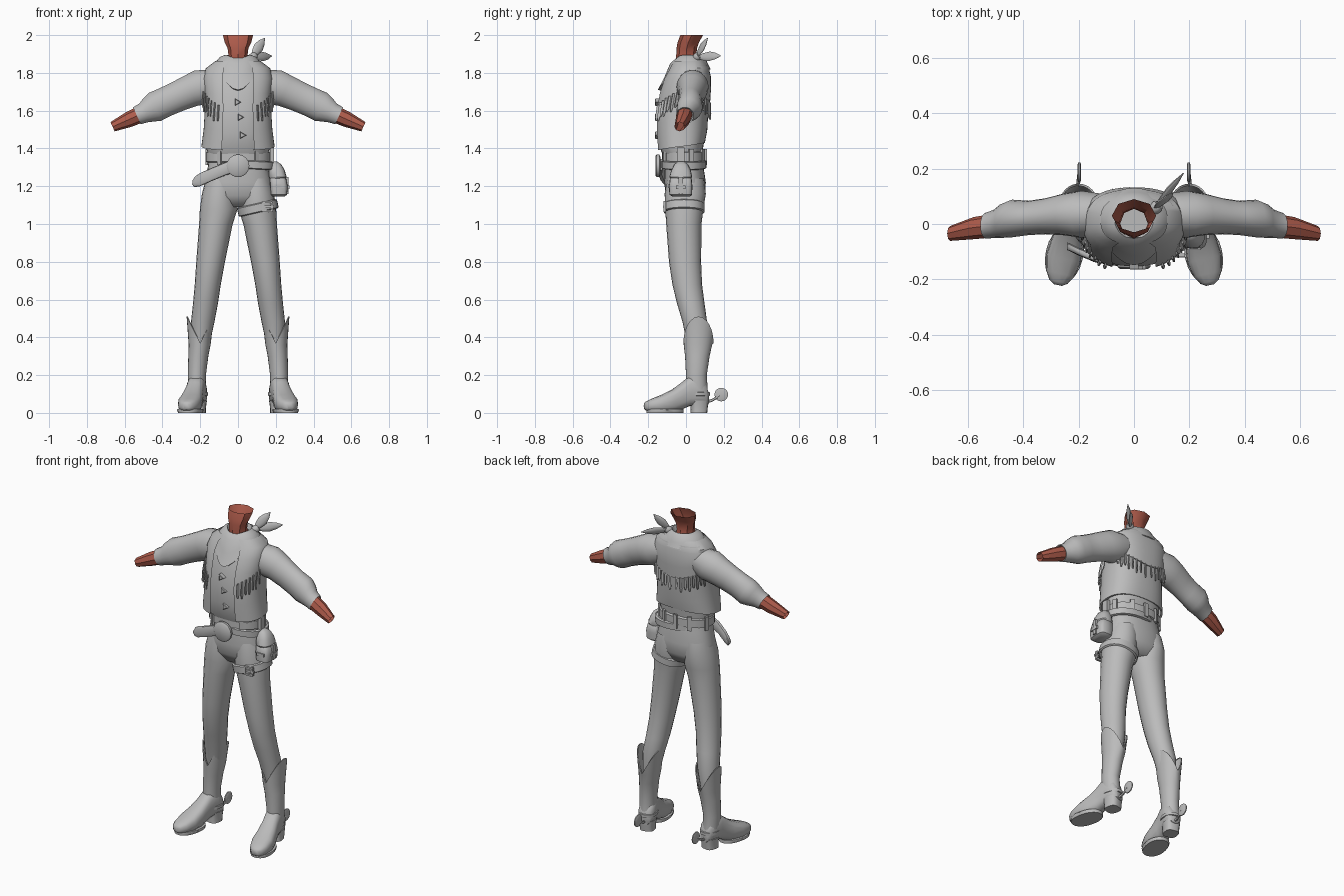
import bpy, bmesh, math
from mathutils import Vector as V

def material(name, rgb):
    m = bpy.data.materials.new(name)
    m.diffuse_color = (*rgb, 1)
    return m

CLOTH = material("grey_cloth", (0.5, 0.5, 0.5))
SKIN = material("red_brown_skin", (0.42, 0.105, 0.07))
X, Y, Z = V((1, 0, 0)), V((0, 1, 0)), V((0, 0, 1))

def ring(c, u, v, ru, rv, n=16, e=2.0, ph=0.0):
    """Superellipse section around c."""
    pts = []
    for i in range(n):
        a = 2 * math.pi * i / n + ph
        p, q = math.cos(a), math.sin(a)
        pts.append(V(c) + u * math.copysign(abs(p) ** (2 / e), p) * ru
                   + v * math.copysign(abs(q) ** (2 / e), q) * rv)
    return pts

def build(name, lofts, mat=CLOTH, mirror=False, angle=40):
    """Each loft is (rings, closed, capped)."""
    bm = bmesh.new()
    for rings, closed, cap in lofts:
        rows = [[bm.verts.new(p) for p in r] for r in rings]
        n = len(rows[0])
        for a, b in zip(rows, rows[1:]):
            for i in range(n if closed else n - 1):
                j = (i + 1) % n
                bm.faces.new((a[i], a[j], b[j], b[i]))
        if cap:
            bm.faces.new(rows[0])
            bm.faces.new(rows[-1])
    bmesh.ops.recalc_face_normals(bm, faces=bm.faces)
    me = bpy.data.meshes.new(name)
    bm.to_mesh(me)
    bm.free()
    me.shade_smooth()
    me.set_sharp_from_angle(angle=math.radians(angle))
    me.materials.append(mat)
    ob = bpy.data.objects.new(name, me)
    bpy.context.collection.objects.link(ob)
    if mirror:
        ob.modifiers.new("mirror", "MIRROR").use_clip = False
    return ob

def box(c, sx, sy, sz, u=X, v=Y, w=Z):
    r = 2 ** 0.5 / 2
    return ([ring(V(c) + w * s * sz / 2, u, v, sx * r, sy * r, 4, 2, math.pi / 4)
             for s in (-1, 1)], True, True)

def disc(c, axis, u, r, t, n=20):
    v = axis.cross(u)
    return ([ring(V(c) + axis * s * t, u, v, r * k, r * k, n)
             for s, k in ((-1, .85), (-.5, 1), (.5, 1), (1, .75))], True, True)

def stack(rows, n=24, e=2.0):
    """Horizontal sections: z, centre x, half width, front y, back y."""
    return [ring((cx, (f + b) / 2, z), X, Y, rx, (b - f) / 2, n, e) for z, cx, rx, f, b in rows]

def band(c, u, v, ru, rv, h, t, n=28, e=2.2):
    w = u.cross(v).normalized()
    return ([ring(V(c) + w * s * h / 2, u, v, ru + k * t, rv + k * t, n, e)
             for s, k in ((-1, 0), (-.8, 1), (.8, 1), (1, 0))], True, False)

# Neck, cut open at the jaw
build("neck", [(stack([(1.83, 0, .06, -.05, .07), (1.89, 0, .05, -.052, .055),
                       (1.93, 0, .055, -.05, .058), (1.96, 0, .07, -.045, .068),
                       (2.0, 0, .08, -.03, .09)], 8), True, False)], SKIN)

# Shirt body
build("shirt", [(stack([(1.34, 0, .15, -.11, .085), (1.40, 0, .168, -.138, .09),
                        (1.48, 0, .168, -.152, .103), (1.58, 0, .165, -.153, .108),
                        (1.68, 0, .165, -.137, .115), (1.76, 0, .172, -.113, .118),
                        (1.82, 0, .155, -.085, .115), (1.86, 0, .11, -.065, .095),
                        (1.88, 0, .07, -.05, .07)], 28, 2.4), True, False)])

# Vest, open down the front
VEST = [(1.41, .194, -.155, .1), (1.5, .182, -.163, .113), (1.6, .176, -.163, .118),
        (1.69, .177, -.147, .124), (1.77, .185, -.121, .127), (1.825, .17, -.09, .124),
        (1.862, .12, -.072, .102)]

def vest_point(z, a, off=0.0):
    k = next((i for i in range(len(VEST) - 2) if z < VEST[i + 1][0]), len(VEST) - 2)
    p, q = VEST[k], VEST[k + 1]
    t = (z - p[0]) / (q[0] - p[0])
    rx, f, b = (p[i] + (q[i] - p[i]) * t for i in (1, 2, 3))
    c, s = math.cos(a), math.sin(a)
    return V((math.copysign(abs(c) ** .83, c) * (rx + off),
              (f + b) / 2 + math.copysign(abs(s) ** .83, s) * ((b - f) / 2 + off), z))

angles = [math.radians(-68 + 316 * i / 36) for i in range(37)]
vest_rows = [[vest_point(z, a) + Z * (.02 * math.sin(a) if z < 1.45 else 0) for a in angles]
             for z, *_ in VEST]
hem = [V((p.x * .93, p.y * .93, p.z + .002)) for p in vest_rows[0]]
build("vest", [([hem] + vest_rows, False, False)])

# Back yoke and its fringe
def yoke_edge(a):
    return 1.635 + .06 * abs(math.cos(a)) ** 1.5

span = [math.radians(25 + 130 * i / 18) for i in range(19)]
build("back_yoke", [([[vest_point(yoke_edge(a) + (1.84 - yoke_edge(a)) * t, a, o) for a in span]
                      for t, o in ((0, 0), (0, .007), (.35, .007), (.7, .006), (1, .002))],
                     False, False)])

def tassel(a, z, length):
    top, low = vest_point(z, a, .006), vest_point(z - length, a, .012)
    side = (vest_point(z, a + .05) - top).cross(Z).cross(Z).normalized()
    out = side.cross(Z)
    return ([ring(p, side, out, w, .004, 4, 2, math.pi / 4)
             for p, w in ((top, .008), (top.lerp(low, .75), .01), (low, .004))], True, True)

build("back_fringe", [tassel(math.radians(28 + 124 * i / 15), yoke_edge(math.radians(28 + 124 * i / 15)) + .005,
                             .075 + .015 * (i % 2)) for i in range(16)])
build("front_fringe", [tassel(math.radians(-60 + 50 * i / 6), 1.63 + .012 * i, .085 + .012 * (i % 2))
                       for i in range(7)], mirror=True)

# Triangular shirt buttons
build("buttons", [([ring((x, y, z), X, Z, r, r, 3) for y, r in ((-.14, .022), (-.162, .022), (-.165, .016))],
                   True, True) for x, z in ((-.005, 1.645), (.01, 1.565), (.022, 1.47))])

# Sleeves and bare forearms
U = V((math.sin(.43), 0, math.cos(.43)))
build("sleeve", [([ring((x, y, z), Y, U, ry, ru, 18) for x, y, z, ry, ru in (
    (.12, .035, 1.745, .075, .08), (.19, .035, 1.725, .085, .098), (.25, .035, 1.705, .076, .088),
    (.32, .028, 1.675, .065, .082), (.38, .022, 1.648, .062, .08), (.44, .02, 1.62, .068, .082),
    (.475, .012, 1.603, .062, .068), (.50, .002, 1.588, .052, .055), (.535, -.006, 1.573, .047, .05),
    (.53, -.006, 1.575, .04, .042))], True, False)], mirror=True, angle=55)
build("forearm", [([ring((x, y, z), Y, U, ry, ru, 8) for x, y, z, ry, ru in (
    (.50, -.005, 1.588, .043, .045), (.58, -.015, 1.552, .04, .041),
    (.664, -.034, 1.515, .027, .027))], True, False)], SKIN, mirror=True)

# Neckerchief: rolled collar falling to a point in front
scarf = []
for rx, ry, z, drop, push in ((.055, .055, 1.865, 0, 0), (.07, .068, 1.895, .02, 0),
                              (.095, .085, 1.885, .035, .01), (.125, .10, 1.85, .07, .02),
                              (.14, .115, 1.82, .11, .035), (.13, .105, 1.815, .11, .025)):
    row = []
    for i in range(32):
        a = 2 * math.pi * i / 32
        f = max(0, -math.sin(a)) ** 4
        row.append(V((rx * math.cos(a), .015 + ry * math.sin(a) - push * f * 1.4, z - drop * f)))
    scarf.append(row)
build("neckerchief", [(scarf, True, False)], angle=60)

def leaf(a, b, w):
    a, b = V(a), V(b)
    d = (b - a).normalized()
    s = d.cross(V((.5, -.8, .3))).normalized()
    return ([ring(a.lerp(b, t), s, d.cross(s), w * k, .009 * k + .001, 10)
             for t, k in ((0, .3), (.25, .75), (.5, 1), (.75, .7), (1, .04))], True, True)

build("neckerchief_tails", [leaf((.075, .055, 1.885), (.142, .115, 1.985), .028),
                            leaf((.075, .06, 1.885), (.18, .185, 1.89), .027),
                            disc((.08, .06, 1.885), V((.6, .6, .5)).normalized(),
                                 V((.7071, -.7071, 0)), .022, .018, 12)])

# Trousers
build("trouser_hips", [(stack([(1.38, 0, .152, -.108, .085), (1.3, 0, .16, -.112, .093),
                               (1.22, 0, .178, -.115, .105), (1.15, 0, .182, -.108, .1),
                               (1.09, 0, .13, -.07, .07)], 28, 2.3), True, True)], angle=70)
build("trouser_leg", [(stack([(1.24, .09, .08, -.10, .095), (1.16, .099, .092, -.113, .105),
                              (1.08, .102, .1, -.11, .092), (1.0, .117, .089, -.105, .082),
                              (.8, .145, .076, -.09, .08), (.68, .16, .069, -.072, .085),
                              (.58, .172, .066, -.048, .098), (.48, .187, .062, -.018, .112),
                              (.34, .2, .045, .01, .105)], 20), True, False)], mirror=True, angle=70)

# Belt, loops and round buckle
build("belt", [band((0, -.012, 1.355), X, Y, .155, .1, .06, .014)])
loops = []
for deg in (20, 60, 90, 120, 160, 235, 305):
    a = math.radians(deg)
    out = V((math.cos(a), math.sin(a), 0))
    loops.append(box((.172 * out.x, -.012 + .117 * out.y, 1.355), .012, .025, .085,
                     out, Z.cross(out)))
build("belt_loops", loops)
build("buckle", [disc((0, -.148, 1.308), Y, X, .06, .014, 24)])

# Slanting strap hanging from the buckle with a rounded end
build("hanging_strap", [([ring(c, V((.05, 0, .99)) if i else Z, Y, h, .014, 12, 3)
                         for i, (c, h) in enumerate((((.03, -.135, 1.315), .03), ((-.06, -.138, 1.295), .036),
                                                     ((-.14, -.125, 1.262), .036), ((-.2, -.1, 1.235), .036),
                                                     ((-.23, -.085, 1.223), .028), ((-.242, -.08, 1.219), .01)))],
                         True, True)])
build("hip_belt", [band((.04, -.01, 1.315), V((.985, 0, -.05)), Y, .145, .107, .045, .012)])

# Hip pouch with rounded flap, strap and clasp
build("pouch", [(stack([(1.145, .215, .03, -.07, .02), (1.155, .217, .043, -.088, .032),
                        (1.2, .217, .047, -.09, .034), (1.24, .212, .043, -.085, .03),
                        (1.25, .21, .034, -.075, .02)], 16, 4), True, True),
                (stack([(1.235, .21, .04, -.08, .025), (1.25, .21, .047, -.088, .033),
                        (1.285, .205, .042, -.078, .025), (1.315, .197, .033, -.062, .01),
                        (1.33, .19, .018, -.045, -.008)], 16, 2.6), True, True)])
build("pouch_trim", [box((.262, -.028, 1.205), .012, .025, .09), box((.266, -.028, 1.195), .012, .05, .018),
                     box((.217, -.088, 1.2), .05, .012, .018), box((.18, -.028, 1.36), .02, .04, .09)])

# Thigh strap and its clasp
build("thigh_strap", [band((.105, -.01, 1.085), V((.97, 0, .22)), Y, .1, .1, .05, .009)])
clasp = [box((.155, -.113, 1.092 + s * .024), .05, .014, .01) for s in (-1, 1)]
clasp += [box((.155 + s * .024, -.113, 1.092), .01, .014, .05) for s in (-1, 1)]
build("thigh_clasp", clasp + [box((.165, -.116, 1.092), .05, .01, .014)])

# Boot shaft with scalloped top
shaft = stack([(.12, .217, .046, .0, .115), (.2, .218, .048, .0, .11), (.3, .21, .053, -.005, .125),
               (.36, .203, .058, -.012, .138), (.37, .2, .066, -.014, .146), (.37, .2, .06, -.006, .138)], 24)
for row in shaft[4:]:
    for i, p in enumerate(row):
        k = abs(math.cos(2 * math.pi * i / 24))
        p.z += .14 * k
        p.x += .006 * k * (1 if p.x > .2 else -1)
build("boot_shaft", [(shaft, True, False)], mirror=True, angle=60)

# Boot foot, turned slightly outward
D = V((.21, -.978, 0)).normalized()
S = V((-D.y, D.x, 0))
O = V((.215, .06, 0))
foot = [ring(O + D * t + Z * (lo + hi) / 2, S, Z, w, (hi - lo) / 2, 16, 2.7) for t, w, lo, hi in (
    (-.058, .028, .045, .11), (-.04, .045, .04, .16), (0, .049, .04, .195), (.045, .049, .035, .195),
    (.08, .05, .02, .165), (.13, .058, .004, .128), (.19, .064, .002, .098),
    (.245, .052, .006, .076), (.275, .034, .012, .062), (.287, .015, .02, .052))]
build("boot_foot", [(foot, True, True)], mirror=True, angle=55)
build("boot_heel", [([ring(O + D * t + Z * z, S, D, w, l, 14, 3) for z, t, w, l in
                      ((0, -.008, .042, .043), (.03, -.01, .042, .044), (.065, -.01, .047, .048))],
                     True, True)], mirror=True)
build("boot_sole", [([ring(O + D * .175 + Z * z, S, D, w, .1, 20, 2.2) for z, w in
                      ((0, .062), (.014, .068), (.02, .066))], True, True)], mirror=True)

# Ankle strap and spur wheel
build("spur", [disc((.198, .187, .097), X, Y, .036, .006),
               ([ring(p, X, Z, .007, .008, 8) for p in ((.207, .1, .06), (.203, .135, .065), (.198, .18, .092))],
                True, True),
               band((.213, .062, .1), S, D, .046, .058, .022, .006)], mirror=True)
